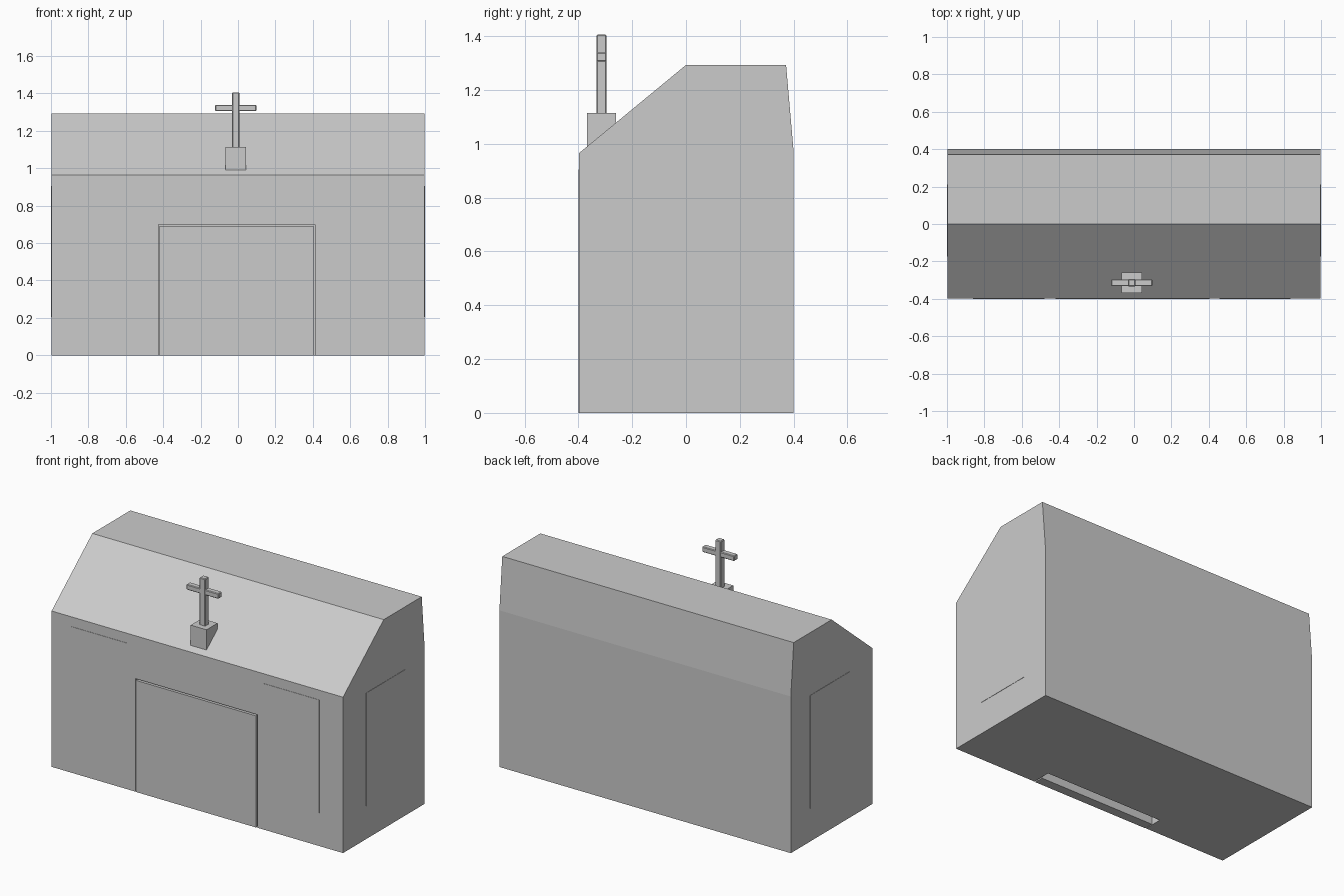
import bpy, bmesh

if "Cube" in bpy.data.objects:
    bpy.data.objects.remove(bpy.data.objects["Cube"])


def box(name, x, y, z, bevel=0.0):
    """Box from (min, max) ranges, with optional small chamfer."""
    bm = bmesh.new()
    bmesh.ops.create_cube(bm, size=1)
    for v in bm.verts:
        v.co = [r[0] if c < 0 else r[1] for c, r in zip(v.co, (x, y, z))]
    if bevel:
        bmesh.ops.bevel(bm, geom=bm.edges[:], offset=bevel, segments=1, affect='EDGES')
    return finish(name, bm)


def finish(name, bm):
    bmesh.ops.recalc_face_normals(bm, faces=bm.faces[:])
    mesh = bpy.data.meshes.new(name)
    bm.to_mesh(mesh)
    bm.free()
    ob = bpy.data.objects.new(name, mesh)
    bpy.context.collection.objects.link(ob)
    return ob


# Building body: side profile (y, z) extruded along x
profile = [(-0.398, 0), (0.4, 0), (0.4, 0.97), (0.372, 1.293), (0, 1.293), (-0.398, 0.965)]
bm = bmesh.new()
face = bm.faces.new([bm.verts.new((-0.998, y, z)) for y, z in profile])
ext = bmesh.ops.extrude_face_region(bm, geom=[face])
bmesh.ops.translate(bm, vec=(1.996, 0, 0),
                    verts=[g for g in ext["geom"] if isinstance(g, bmesh.types.BMVert)])
body = finish("building_body", bm)

# Doorway recess, open at the front and the bottom
cutter = box("doorway_cutter", (-0.424, 0.412), (-0.5, -0.276), (-0.1, 0.70))
cutter.hide_render = True
cutter.hide_set(True)
mod = body.modifiers.new("doorway", 'BOOLEAN')
mod.operation = 'DIFFERENCE'
mod.solver = 'EXACT'
mod.object = cutter

# Door slab hanging in the front of the doorway
box("door", (-0.419, 0.403), (-0.4, -0.34), (0, 0.691))

# Thin flush window panels on the front and both ends
for side, x in (("left", (-0.86, -0.478)), ("right", (0.456, 0.836))):
    box("front_window_" + side, x, (-0.4, -0.39), (0.205, 0.905))
for side, x in (("left", (-1.0, -0.99)), ("right", (0.99, 1.0))):
    box("end_window_" + side, x, (-0.173, 0.21), (0.205, 0.905))

# Rooftop cross on its plinth
cx, cy = -0.012, -0.314
box("cross_plinth", (cx - 0.054, cx + 0.054), (cy - 0.054, cy + 0.054), (0.985, 1.115))
box("cross_upright", (cx - 0.02, cx + 0.02), (cy - 0.019, cy + 0.019), (1.10, 1.406), 0.004)
box("cross_arms", (cx - 0.11, cx + 0.11), (cy - 0.018, cy + 0.018), (1.306, 1.339), 0.004)
